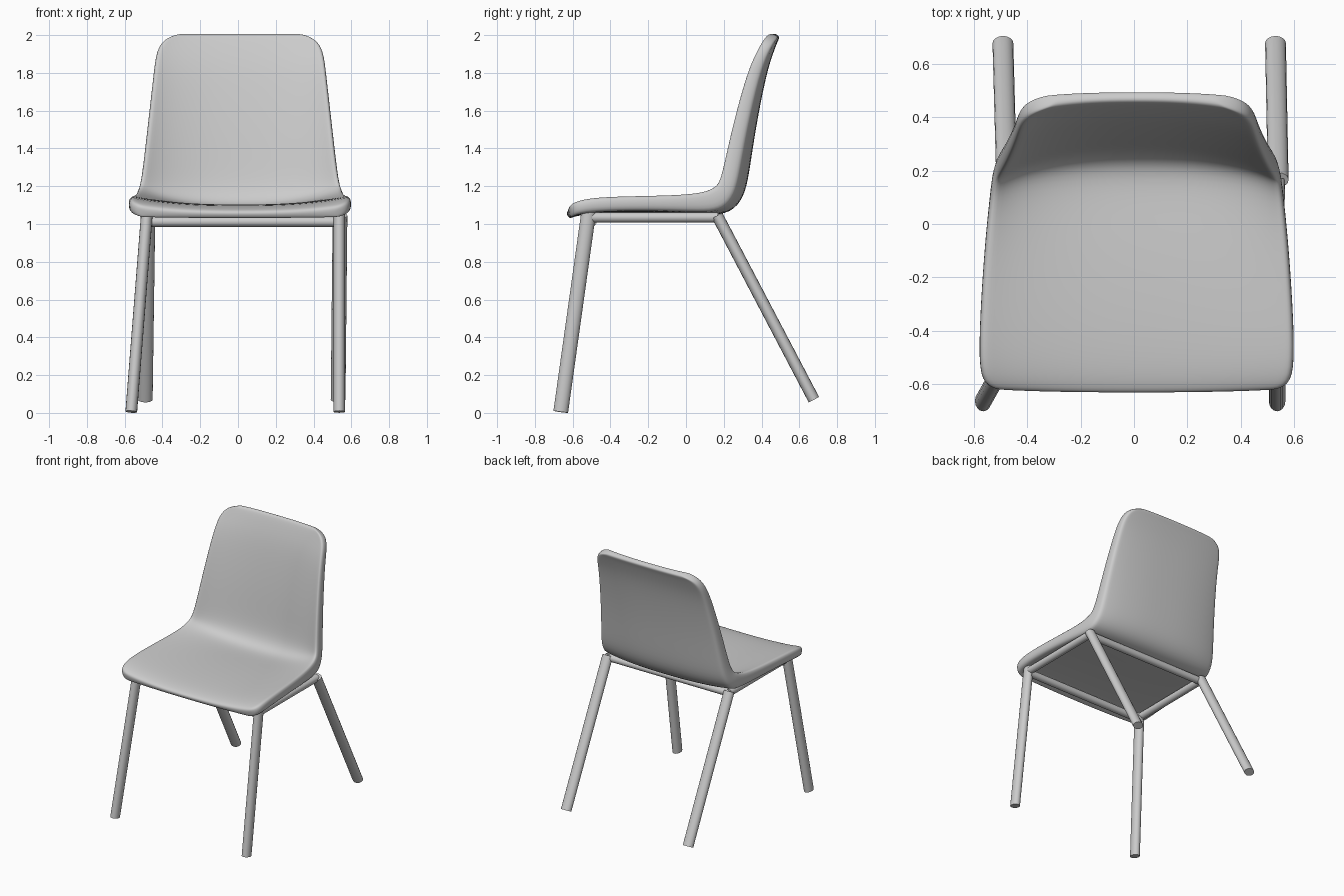
import bpy, bmesh
from mathutils import Vector, Matrix

cube = bpy.data.objects.get("Cube")
if cube:
    bpy.data.objects.remove(cube, do_unlink=True)

# One plain grey for the whole chair
grey = bpy.data.materials.new("plain grey")
grey.use_nodes = True
grey.diffuse_color = (0.6, 0.6, 0.6, 1)
grey.node_tree.nodes["Principled BSDF"].inputs["Base Color"].default_value = (0.6, 0.6, 0.6, 1)


def add_object(name, bm, angle):
    bmesh.ops.recalc_face_normals(bm, faces=bm.faces)
    mesh = bpy.data.meshes.new(name)
    bm.to_mesh(mesh)
    bm.free()
    mesh.materials.append(grey)
    ob = bpy.data.objects.new(name, mesh)
    bpy.context.collection.objects.link(ob)
    bpy.ops.object.select_all(action='DESELECT')
    ob.select_set(True)
    bpy.context.view_layer.objects.active = ob
    if angle:
        bpy.ops.object.shade_smooth_by_angle(angle=angle)
    else:
        bpy.ops.object.shade_smooth()
    return ob


def tube(name, a, b, rx, ry):
    """Oval bar from a to b."""
    a, b = Vector(a), Vector(b)
    z = (b - a).normalized()
    ref = Vector((0, 1, 0)) if abs(z.x) > 0.9 else Vector((1, 0, 0))
    y = z.cross(ref).normalized()
    x = y.cross(z)
    turn = Matrix((x, y, z)).transposed().to_4x4()
    bm = bmesh.new()
    bmesh.ops.create_cone(bm, cap_ends=True, segments=16, radius1=1, radius2=1,
                          depth=(b - a).length)
    bmesh.ops.scale(bm, vec=(rx, ry, 1), verts=bm.verts)
    bmesh.ops.transform(bm, matrix=Matrix.Translation((a + b) / 2) @ turn, verts=bm.verts)
    return add_object(name, bm, 0.7)


# Seat shell: rows of (centre y, centre z, half width, edge shift y, edge shift z)
rows = [
    (-0.628, 1.043, 0.51, 0.015, 0.02),
    (-0.605, 1.058, 0.575, 0.00, 0.035),
    (-0.52, 1.075, 0.594, 0.00, 0.05),
    (-0.30, 1.083, 0.586, 0.00, 0.05),
    (-0.05, 1.078, 0.568, 0.00, 0.06),
    (0.12, 1.066, 0.552, -0.03, 0.09),
    (0.23, 1.075, 0.545, -0.085, 0.11),
    (0.29, 1.15, 0.532, -0.11, 0.06),
    (0.315, 1.27, 0.516, -0.11, 0.02),
    (0.347, 1.50, 0.491, -0.095, 0.00),
    (0.405, 1.80, 0.457, -0.07, 0.00),
    (0.445, 1.92, 0.443, -0.05, 0.00),
    (0.468, 1.98, 0.40, -0.035, 0.00),
    (0.482, 2.003, 0.31, -0.02, 0.00),
]
columns = [-1, -0.93, -0.75, -0.4, 0, 0.4, 0.75, 0.93, 1]
half = 0.021
bm = bmesh.new()


def shell_layer(side, keep_y, keep_z):
    """One skin of the shell, offset to a side, keeping part of the edge shift."""
    grid = []
    for i, (y, z, w, dy, dz) in enumerate(rows):
        before, after = rows[max(i - 1, 0)], rows[min(i + 1, len(rows) - 1)]
        along = Vector((after[0] - before[0], after[1] - before[1])).normalized()
        y -= side * half * along.y
        z += side * half * along.x
        grid.append([bm.verts.new((0.01 + w * s, y + keep_y * dy * abs(s) ** 3,
                                   z + keep_z * dz * abs(s) ** 3)) for s in columns])
    for lower, upper in zip(grid, grid[1:]):
        for i in range(len(columns) - 1):
            bm.faces.new((lower[i], lower[i + 1], upper[i + 1], upper[i]))
    # Border loop, used to close the rim
    return (grid[0] + [r[-1] for r in grid[1:-1]] + grid[-1][::-1]
            + [r[0] for r in grid[-2:0:-1]])


inner = shell_layer(1, 1, 1)
outer = shell_layer(-1, 0.5, 0.2)
for i in range(len(inner)):
    bm.faces.new((inner[i - 1], inner[i], outer[i], outer[i - 1]))
shell = add_object("seat_shell", bm, 0)
smooth = shell.modifiers.new("rounding", 'SUBSURF')
smooth.levels = smooth.render_levels = 2

# Legs
tube("front_right_leg", (-0.565, -0.663, 0.006), (-0.48, -0.512, 1.085), 0.031, 0.039)
tube("front_left_leg", (0.536, -0.663, 0.006), (0.536, -0.512, 1.085), 0.031, 0.039)
for name, foot, top in (("back_right_leg", -0.491, -0.477), ("back_left_leg", 0.53, 0.54)):
    tube(name, (foot, 0.677, 0.07), (top, 0.165, 1.045), 0.039, 0.031)

# Rails under the seat
tube("right_rail", (-0.48, -0.50, 1.035), (-0.477, 0.17, 1.035), 0.027, 0.027)
tube("left_rail", (0.535, -0.50, 1.035), (0.538, 0.17, 1.035), 0.027, 0.027)
tube("front_rail", (-0.48, -0.50, 1.012), (0.535, -0.50, 1.012), 0.027, 0.027)
tube("back_rail", (-0.477, 0.16, 1.03), (0.538, 0.16, 1.03), 0.027, 0.027)
